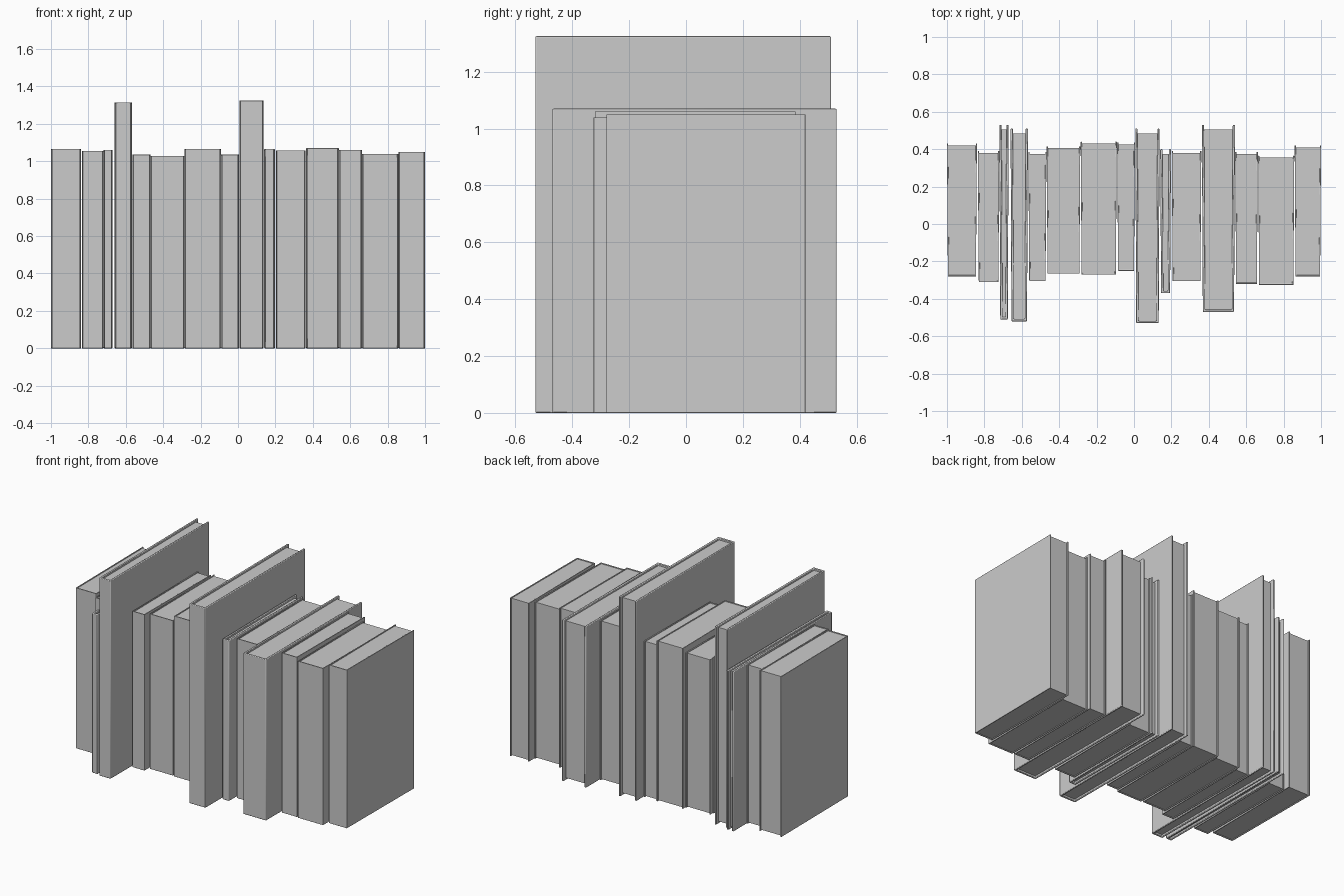
import bpy
import bmesh
from math import radians

default_cube = bpy.data.objects.get("Cube")
if default_cube:
    bpy.data.objects.remove(default_cube, do_unlink=True)

# One plain colour for covers and pages
grey = bpy.data.materials.new("light_grey")
grey.use_nodes = True
colour = (0.6, 0.6, 0.6, 1)
grey.diffuse_color = colour
grey.node_tree.nodes["Principled BSDF"].inputs["Base Color"].default_value = colour


def prism(name, outline, bottom, top, bevel=0):
    """Upright solid made from a plan outline."""
    bm = bmesh.new()
    base = bm.faces.new([bm.verts.new((x, y, bottom)) for x, y in outline])
    raised = bmesh.ops.extrude_face_region(bm, geom=[base])["geom"]
    verts = [v for v in raised if isinstance(v, bmesh.types.BMVert)]
    bmesh.ops.translate(bm, verts=verts, vec=(0, 0, top - bottom))
    bmesh.ops.recalc_face_normals(bm, faces=bm.faces)
    mesh = bpy.data.meshes.new(name)
    bm.to_mesh(mesh)
    bm.free()
    mesh.materials.append(grey)
    obj = bpy.data.objects.new(name, mesh)
    bpy.context.collection.objects.link(obj)
    if bevel:
        mod = obj.modifiers.new("rounded_edges", "BEVEL")
        mod.width = bevel
        mod.segments = 2
        mod.limit_method = "ANGLE"
        bpy.ops.object.select_all(action="DESELECT")
        bpy.context.view_layer.objects.active = obj
        obj.select_set(True)
        bpy.ops.object.shade_smooth_by_angle(angle=radians(40))
    return obj


def book(label, left, right, front, back, top, hardcover):
    """Wrapped cover, open at the fore edge, around a recessed page block."""
    if hardcover:
        board, recess, overhang, bevel = 0.012, 0.014, 0.025, 0.004
    else:
        board, recess, overhang, bevel = 0.006, 0.005, 0.01, 0.001
    board = min(board, (right - left) / 4)
    flare = 0.005  # boards spread a little toward the fore edge
    a, b = left + flare, right - flare
    cover = [
        (a, front), (b, front), (right, back), (right - board, back),
        (b - board, front + board), (a + board, front + board),
        (left + board, back), (left, back),
    ]
    prism("cover_" + label, cover, 0, top, bevel)
    # Pages tuck into the boards so that no gap shows
    half = board / 2
    pages = [
        (a + half, front + half), (b - half, front + half),
        (right - half, back - overhang), (left + half, back - overhang),
    ]
    prism("pages_" + label, pages, recess, top - recess)


# left, right, front, back, height, hardcover
shelf = [
    (-1, -.84, -.28, .43, 1.065, False),
    (-.835, -.72, -.31, .39, 1.055, False),
    (-.72, -.67, -.51, .53, 1.06, True),
    (-.66, -.567, -.52, .51, 1.315, True),
    (-.565, -.468, -.305, .385, 1.035, False),
    (-.467, -.287, -.265, .415, 1.028, False),
    (-.285, -.092, -.27, .44, 1.065, False),
    (-.09, .005, -.25, .435, 1.035, False),
    (.007, .137, -.53, .51, 1.325, True),
    (.14, .198, -.37, .4, 1.065, True),
    (.202, .36, -.305, .39, 1.058, False),
    (.363, .54, -.47, .53, 1.07, True),
    (.541, .662, -.32, .385, 1.06, False),
    (.664, .857, -.325, .365, 1.04, False),
    (.859, 1, -.28, .42, 1.05, False),
]
for index, row in enumerate(shelf, start=1):
    book(f"book_{index}", *row)
